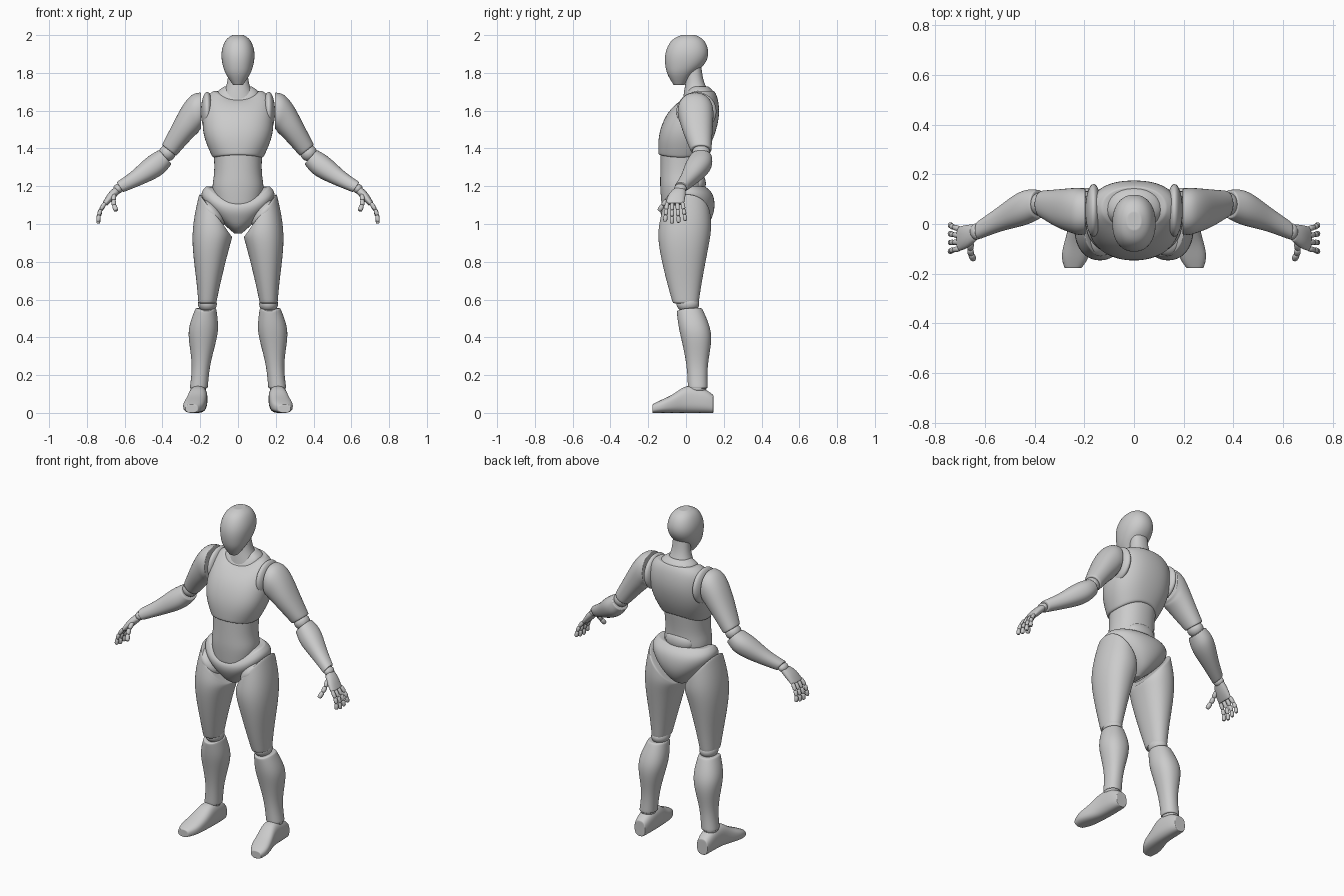
import bpy, bmesh
from math import sin, cos, tau, radians, copysign
from mathutils import Vector, Matrix

if "Cube" in bpy.data.objects:
    bpy.data.objects.remove(bpy.data.objects["Cube"])

grey = bpy.data.materials.new("light_grey")
grey.use_nodes = True
grey.diffuse_color = (0.6, 0.6, 0.6, 1)
grey.node_tree.nodes["Principled BSDF"].inputs["Base Color"].default_value = grey.diffuse_color

X, Y, Z = Matrix.Identity(3)


def finish(name, bm, levels, paired):
    """Turn a bmesh into one smooth object, or a left and right pair."""
    bmesh.ops.recalc_face_normals(bm, faces=bm.faces)
    for face in bm.faces:
        face.smooth = True
    for side in ("left_", "right_") if paired else ("",):
        if side == "right_":
            bmesh.ops.scale(bm, vec=(-1, 1, 1), verts=bm.verts)
            bmesh.ops.reverse_faces(bm, faces=bm.faces)
        mesh = bpy.data.meshes.new(side + name)
        bm.to_mesh(mesh)
        mesh.materials.append(grey)
        part = bpy.data.objects.new(side + name, mesh)
        bpy.context.collection.objects.link(part)
        if levels:
            subdivision = part.modifiers.new("smooth", 'SUBSURF')
            subdivision.levels = subdivision.render_levels = levels
    bm.free()


def ring(centre, u, v, square=2.2, tilt=0, front_lift=0, back_lift=0, count=24):
    """Superellipse whose rim can be lifted at its outer side, front or back."""
    points = []
    for i in range(count):
        c, s = cos(tau * i / count), sin(tau * i / count)
        across = copysign(abs(c) ** (2 / square), c)
        along = copysign(abs(s) ** (2 / square), s)
        lift = tilt * c + (front_lift if s < 0 else back_lift) * s * s
        points.append(centre + u * across + v * along + Z * lift)
    return points


def section(height, outer, front, back, inner=None, **shape):
    """Level cross-section, symmetric about the middle unless inner is given."""
    inner = -outer if inner is None else inner
    centre = Vector((inner + outer, front + back, height * 2)) / 2
    return ring(centre, X * (outer - inner) / 2, Y * (back - front) / 2, **shape)


def arm_section(x, y, z, radius, pitch, depth=1.15, **shape):
    """Cross-section of a limb that runs outward and slopes down by pitch."""
    up = Vector((sin(radians(pitch)), 0, cos(radians(pitch))))
    return ring(Vector((x, y, z)), up * radius, Y * radius * depth, **shape)


def foot_section(y, half_width, top):
    """Upright section on the ground; the foot turns out towards the toes."""
    x = 0.21 + max(0, -y) / 5
    return ring(Vector((x, y, top / 2)), X * half_width, Z * top / 2, square=2.6)


def loft(name, rings, paired=False, levels=2):
    """Skin the rings, with a firm rim and a flat cap at both ends."""
    def blend(a, b, t):
        return [p.lerp(q, t) for p, q in zip(a, b)]

    def cap(end):
        middle = sum(end, Vector()) / len(end)
        return [p.lerp(middle, 0.2) for p in end]

    first, last = rings[0], rings[-1]
    rings = [cap(first), first, blend(first, rings[1], 0.12), *rings[1:-1],
             blend(last, rings[-2], 0.12), last, cap(last)]
    bm = bmesh.new()
    loops = [[bm.verts.new(p) for p in points] for points in rings]
    for a, b in zip(loops, loops[1:]):
        for i in range(len(a)):
            bm.faces.new((a[i - 1], a[i], b[i], b[i - 1]))
    bm.faces.new(loops[0])
    bm.faces.new(loops[-1])
    finish(name, bm, levels, paired)


def ball(name, centre, radii, paired=True, turn=0):
    bm = bmesh.new()
    bmesh.ops.create_uvsphere(bm, u_segments=32, v_segments=20, radius=1)
    bm.transform(Matrix.Translation(centre) @ Matrix.Rotation(radians(turn), 4, 'Y')
                 @ Matrix.Diagonal((*radii, 1)))
    finish(name, bm, 0, paired)


def finger(name, base, tip, radius):
    """Three slightly bowed capsules between a knuckle and a fingertip."""
    bow = Vector((0.008, 0, 0.004))
    knuckles = [base, base.lerp(tip, 0.4) + bow, base.lerp(tip, 0.7) + bow, tip]
    for k, (a, b) in enumerate(zip(knuckles, knuckles[1:])):
        u = (b - a).cross(X).normalized() * radius
        v = (b - a).cross(u).normalized() * radius
        rings = [ring(a.lerp(b, t), u * size, v * size, count=10)
                 for t, size in ((0, 0.6), (0.15, 1), (0.85, 1), (1, 0.6))]
        loft(f"{name}_segment_{k + 1}", rings, paired=True, levels=1)


# Head and neck
loft("head", [
    section(2.0, outer=0.03, front=-0.025, back=0.05),
    section(1.98, outer=0.065, front=-0.075, back=0.095),
    section(1.93, outer=0.087, front=-0.105, back=0.12),
    section(1.88, outer=0.09, front=-0.115, back=0.12),
    section(1.83, outer=0.08, front=-0.11, back=0.09),
    section(1.79, outer=0.065, front=-0.1, back=0.035),
    section(1.735, outer=0.025, front=-0.065, back=-0.01)])
loft("neck", [
    section(1.85, outer=0.05, front=0, back=0.08),
    section(1.76, outer=0.053, front=0, back=0.09),
    section(1.71, outer=0.07, front=-0.01, back=0.115),
    section(1.66, outer=0.1, front=-0.02, back=0.13, front_lift=-0.03)])

# Torso
loft("collar", [
    section(1.73, outer=0.07, front=-0.005, back=0.115, front_lift=-0.05),
    section(1.7, outer=0.12, front=-0.035, back=0.155, front_lift=-0.07),
    section(1.66, outer=0.1, front=-0.01, back=0.13, front_lift=-0.06)])
loft("chest", [
    section(1.705, outer=0.13, front=-0.02, back=0.15, front_lift=-0.05),
    section(1.67, outer=0.18, front=-0.05, back=0.17, front_lift=-0.03),
    section(1.58, outer=0.19, front=-0.11, back=0.182, square=2.4),
    section(1.47, outer=0.19, front=-0.15, back=0.155, square=2.4),
    section(1.35, outer=0.135, front=-0.147, back=0.115, front_lift=0.015, back_lift=0.04)])
loft("waist", [
    section(1.4, outer=0.13, front=-0.135, back=0.11),
    section(1.26, outer=0.124, front=-0.137, back=0.09),
    section(1.2, outer=0.142, front=-0.139, back=0.097),
    section(1.1, outer=0.12, front=-0.13, back=0.08)])
ball("lower_back_plate", (0, 0.06, 1.215), (0.09, 0.045, 0.06), paired=False)
loft("pelvis", [
    section(1.2, outer=0.17, front=-0.12, back=0.1, front_lift=-0.085),
    section(1.17, outer=0.2, front=-0.14, back=0.14, front_lift=-0.075),
    section(1.12, outer=0.19, front=-0.14, back=0.155, front_lift=-0.06),
    section(1.05, outer=0.135, front=-0.12, back=0.15, front_lift=-0.03),
    section(0.98, outer=0.055, front=-0.095, back=0.11),
    section(0.95, outer=0.02, front=-0.04, back=0.05)])
ball("hip_joint", (0.135, -0.045, 1.055), (0.045, 0.085, 0.085), turn=40)
ball("shoulder_socket", (0.163, 0.055, 1.595), (0.033, 0.106, 0.104))

# Legs
loft("thigh", [
    section(1.05, inner=0.035, outer=0.205, front=-0.13, back=0.13, tilt=0.115),
    section(0.97, inner=0.028, outer=0.24, front=-0.15, back=0.137, tilt=0.04),
    section(0.88, inner=0.045, outer=0.245, front=-0.147, back=0.12),
    section(0.7, inner=0.09, outer=0.22, front=-0.105, back=0.085),
    section(0.58, inner=0.115, outer=0.21, front=-0.07, back=0.067)], paired=True)
ball("knee", (0.162, 0.01, 0.577), (0.05, 0.06, 0.045))
loft("shin", [
    section(0.555, inner=0.115, outer=0.225, front=-0.05, back=0.085, front_lift=-0.015),
    section(0.45, inner=0.1, outer=0.266, front=-0.04, back=0.133),
    section(0.37, inner=0.117, outer=0.26, front=-0.02, back=0.137),
    section(0.25, inner=0.15, outer=0.24, front=0.005, back=0.112),
    section(0.13, inner=0.16, outer=0.256, front=0.01, back=0.115)], paired=True)
ball("ankle", (0.21, 0.06, 0.13), (0.042, 0.048, 0.03))
loft("foot", [
    foot_section(0.145, half_width=0.036, top=0.095),
    foot_section(0.1, half_width=0.047, top=0.13),
    foot_section(0, half_width=0.05, top=0.155),
    foot_section(-0.06, half_width=0.055, top=0.1),
    foot_section(-0.13, half_width=0.06, top=0.07),
    foot_section(-0.178, half_width=0.034, top=0.045)], paired=True)

# Arms
loft("upper_arm", [
    arm_section(0.195, 0.05, 1.6, radius=0.097, pitch=0, depth=0.95),
    arm_section(0.225, 0.05, 1.592, radius=0.102, pitch=10, depth=0.95),
    arm_section(0.25, 0.055, 1.56, radius=0.086, pitch=30, depth=1.05),
    arm_section(0.29, 0.06, 1.5, radius=0.065, pitch=50, depth=1.25),
    arm_section(0.365, 0.08, 1.39, radius=0.048, pitch=52)], paired=True)
ball("elbow", (0.374, 0.08, 1.376), (0.044, 0.048, 0.044))
loft("forearm", [
    arm_section(0.385, 0.08, 1.355, radius=0.05, pitch=42),
    arm_section(0.43, 0.07, 1.315, radius=0.063, pitch=40),
    arm_section(0.48, 0.05, 1.28, radius=0.057, pitch=37),
    arm_section(0.54, 0.02, 1.24, radius=0.043, pitch=34),
    arm_section(0.625, -0.025, 1.195, radius=0.032, pitch=33)], paired=True)
ball("wrist", (0.634, -0.03, 1.187), (0.026, 0.033, 0.026))

# Hands
loft("palm", [
    arm_section(0.64, -0.035, 1.18, radius=0.02, pitch=45, depth=1.7),
    arm_section(0.67, -0.05, 1.15, radius=0.024, pitch=48, depth=2),
    arm_section(0.705, -0.06, 1.105, radius=0.014, pitch=57, depth=3.5)], paired=True, levels=1)
for i, name in enumerate(("index_finger", "middle_finger", "ring_finger", "little_finger")):
    base = Vector((0.704, 0.027 * i - 0.1, 1.112))
    reach = Vector((0.036, 0.009 * (i - 1.2), 0.01 * abs(i - 1.3) - 0.112))
    finger(name, base, base + reach, radius=0.012)
finger("thumb", Vector((0.656, -0.075, 1.155)), Vector((0.645, -0.143, 1.07)), radius=0.014)
